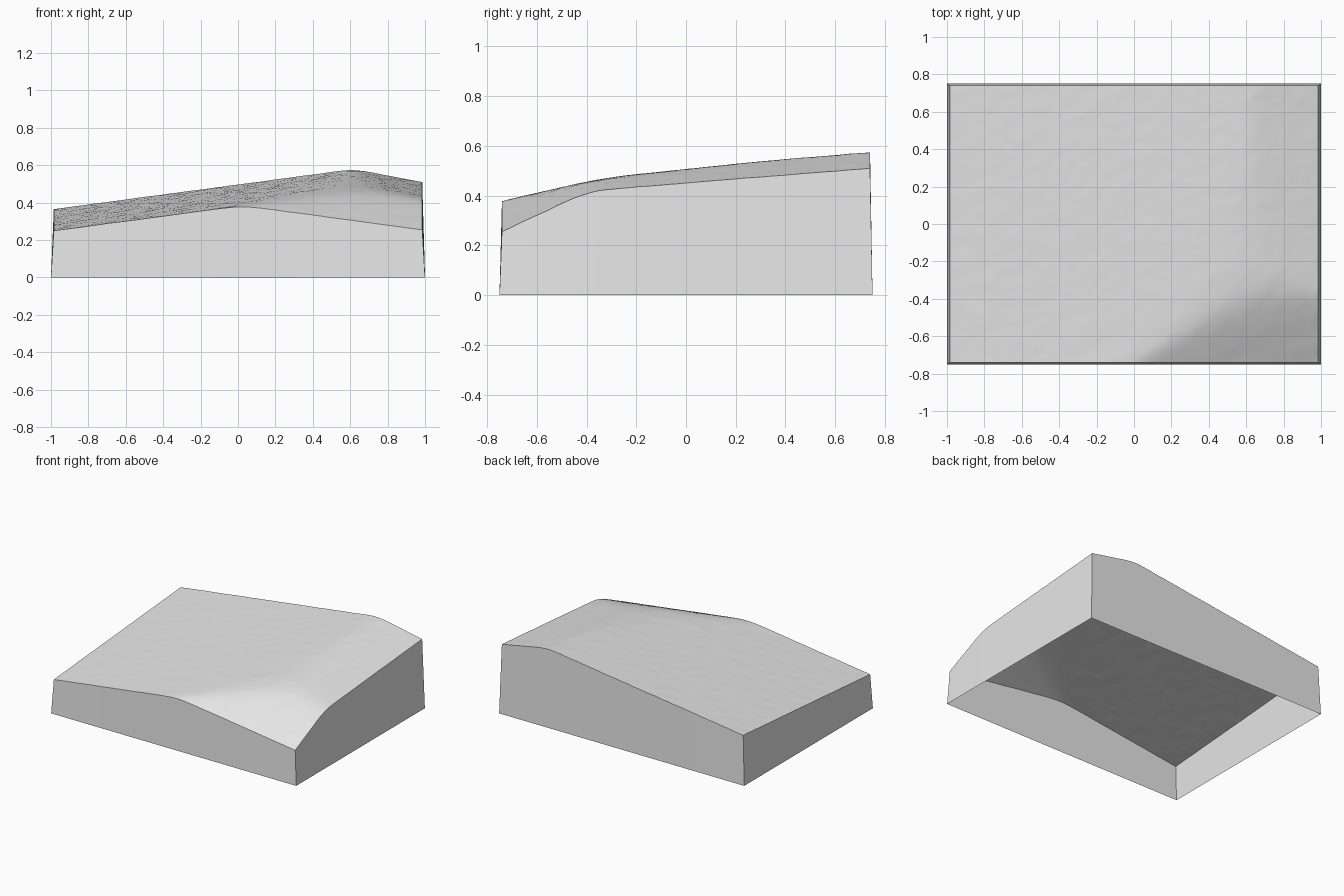
import bpy
import bmesh
import math
from mathutils import Vector, noise

if "Cube" in bpy.data.objects:
    bpy.data.objects.remove(bpy.data.objects["Cube"], do_unlink=True)

NX, NY = 120, 90          # terrain grid resolution
TOP_X, TOP_Y = 0.985, 0.74  # half size of the terrain
BASE_X, BASE_Y = 1.0, 0.75  # half size of the skirt foot

stone = bpy.data.materials.new("light_grey")
stone.use_nodes = True
grey = (0.8, 0.8, 0.8, 1.0)
stone.diffuse_color = grey
stone.node_tree.nodes["Principled BSDF"].inputs["Base Color"].default_value = grey


def height(x, y):
    """Three gentle slopes blended into one rounded ridge, plus fine roughness."""
    main_slope = 0.25 + 0.1335 * (x + TOP_X) + 0.078 * (y + TOP_Y)
    right_slope = 0.51 - 0.19 * (x - TOP_X) + 0.08 * (y - TOP_Y)
    front_corner = 0.255 - 0.135 * (x - TOP_X) + 0.47 * (y + TOP_Y)
    spread = math.exp(-((y + 0.25) / 0.4) ** 2 - ((x - 0.4) / 0.5) ** 2)
    k = 0.008 + 0.022 * spread
    slopes = (main_slope, right_slope, front_corner)
    low = min(slopes)
    z = low - k * math.log(sum(math.exp((low - s) / k) for s in slopes))
    # roughness stretched slightly along the diagonal
    u, v = x + y, x - y
    rough = noise.noise(Vector((u * 7, v * 11, 0.3)))
    fine = noise.noise(Vector((u * 18, v * 26, 4.7)))
    return z + 0.0012 * rough + 0.0007 * fine


def make_object(name, bm):
    mesh = bpy.data.meshes.new(name)
    bm.to_mesh(mesh)
    bm.free()
    mesh.materials.append(stone)
    obj = bpy.data.objects.new(name, mesh)
    bpy.context.collection.objects.link(obj)
    return obj


bm = bmesh.new()

# Terrain surface
grid = []
for j in range(NY + 1):
    y = TOP_Y * (2 * j / NY - 1)
    row = []
    for i in range(NX + 1):
        x = TOP_X * (2 * i / NX - 1)
        row.append(bm.verts.new((x, y, height(x, y))))
    grid.append(row)
for j in range(NY):
    for i in range(NX):
        bm.faces.new((grid[j][i], grid[j][i + 1], grid[j + 1][i + 1], grid[j + 1][i]))

# Tapered skirt walls around the rim, open underneath
rim = (grid[0][:-1] + [row[-1] for row in grid[:-1]]
       + grid[-1][:0:-1] + [row[0] for row in grid[:0:-1]])
foot = [bm.verts.new((v.co.x * BASE_X / TOP_X, v.co.y * BASE_Y / TOP_Y, 0)) for v in rim]
for n in range(len(rim)):
    m = (n + 1) % len(rim)
    bm.faces.new((foot[n], foot[m], rim[m], rim[n]))

terrain = make_object("terrain_block", bm)

# Smooth ground with crisp rim and corners
bpy.ops.object.select_all(action='DESELECT')
terrain.select_set(True)
bpy.context.view_layer.objects.active = terrain
bpy.ops.object.shade_smooth_by_angle(angle=math.radians(30))
